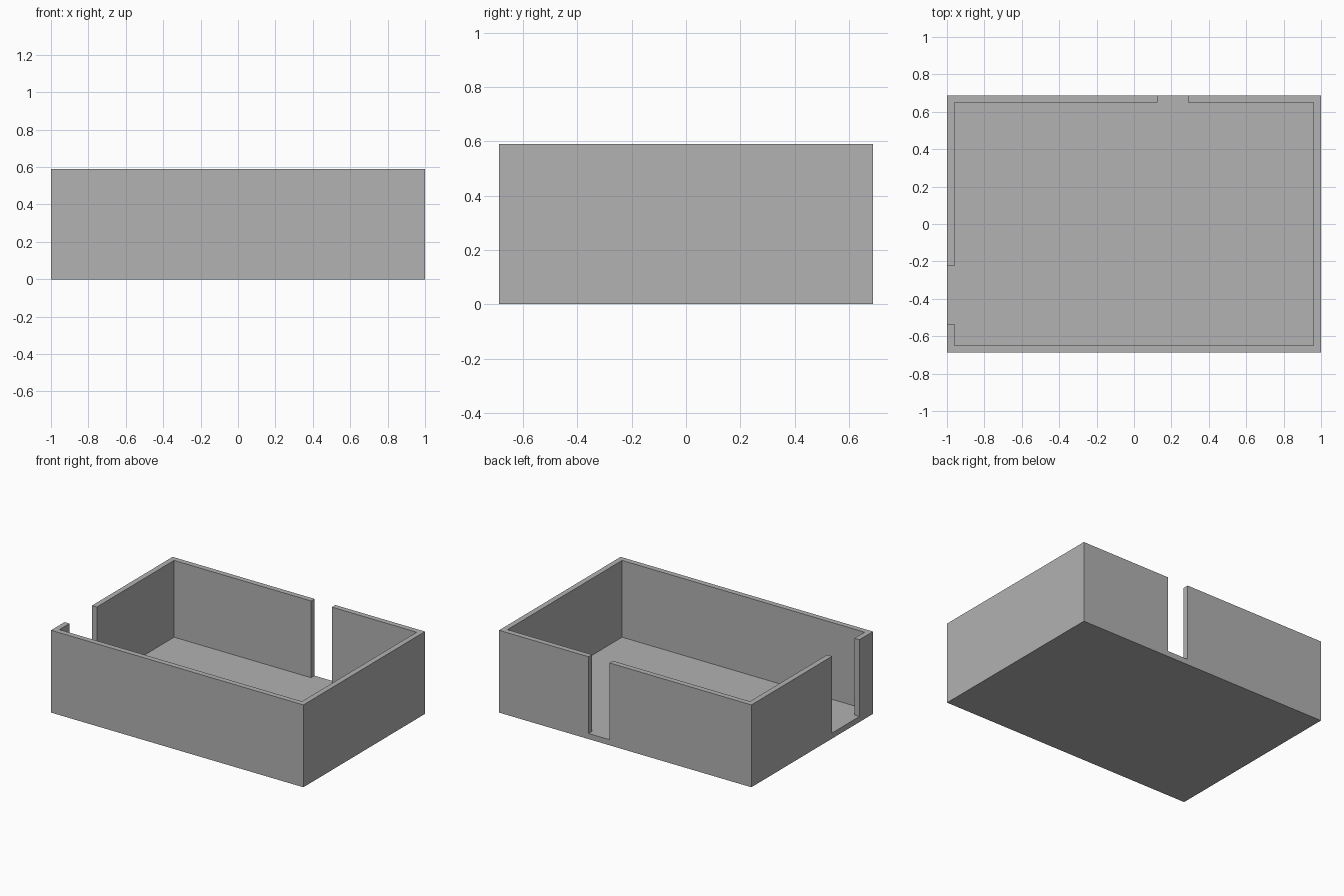
import bpy
import bmesh

default_cube = bpy.data.objects.get("Cube")
if default_cube:
    bpy.data.objects.remove(default_cube, do_unlink=True)

HALF_X, HALF_Y, HEIGHT = 1.0, 0.688, 0.59
WALL, FLOOR, OVER = 0.039, 0.04, 0.1
BACK_GAP = (0.125, 0.29)       # along x
SIDE_GAP = (-0.535, -0.225)    # along y

# Single grey finish
grey = bpy.data.materials.new("matte_grey")
grey.use_nodes = True
colour = (0.445, 0.445, 0.445, 1.0)
grey.diffuse_color = colour
grey.node_tree.nodes["Principled BSDF"].inputs["Base Color"].default_value = colour


def prism(name, outline, bottom, top):
    """Extrude a counter-clockwise outline from bottom to top."""
    bm = bmesh.new()
    face = bm.faces.new([bm.verts.new((x, y, bottom)) for x, y in outline])
    result = bmesh.ops.extrude_face_region(bm, geom=[face], use_keep_orig=True)
    raised = [v for v in result["geom"] if isinstance(v, bmesh.types.BMVert)]
    bmesh.ops.translate(bm, verts=raised, vec=(0, 0, top - bottom))
    bmesh.ops.recalc_face_normals(bm, faces=bm.faces[:])
    mesh = bpy.data.meshes.new(name)
    bm.to_mesh(mesh)
    bm.free()
    mesh.materials.append(grey)
    obj = bpy.data.objects.new(name, mesh)
    bpy.context.collection.objects.link(obj)
    return obj


# Solid block for the open tray
tray = prism("open_tray", [(-HALF_X, -HALF_Y), (HALF_X, -HALF_Y),
                           (HALF_X, HALF_Y), (-HALF_X, HALF_Y)], 0, HEIGHT)

# Cavity outline, running out through the back and side gaps
ix, iy = HALF_X - WALL, HALF_Y - WALL
ox, oy = HALF_X + OVER, HALF_Y + OVER
cavity = prism("cavity_cutter", [
    (-ix, -iy), (ix, -iy), (ix, iy),
    (BACK_GAP[1], iy), (BACK_GAP[1], oy), (BACK_GAP[0], oy), (BACK_GAP[0], iy),
    (-ix, iy),
    (-ix, SIDE_GAP[1]), (-ox, SIDE_GAP[1]), (-ox, SIDE_GAP[0]), (-ix, SIDE_GAP[0]),
], FLOOR, HEIGHT + OVER)
cavity.hide_render = True

# Hollow the block, then drop the cutter
cut = tray.modifiers.new("hollow", "BOOLEAN")
cut.operation = "DIFFERENCE"
cut.solver = "EXACT"
cut.object = cavity
bpy.context.view_layer.objects.active = tray
tray.select_set(True)
bpy.ops.object.modifier_apply(modifier=cut.name)
bpy.data.objects.remove(cavity, do_unlink=True)
